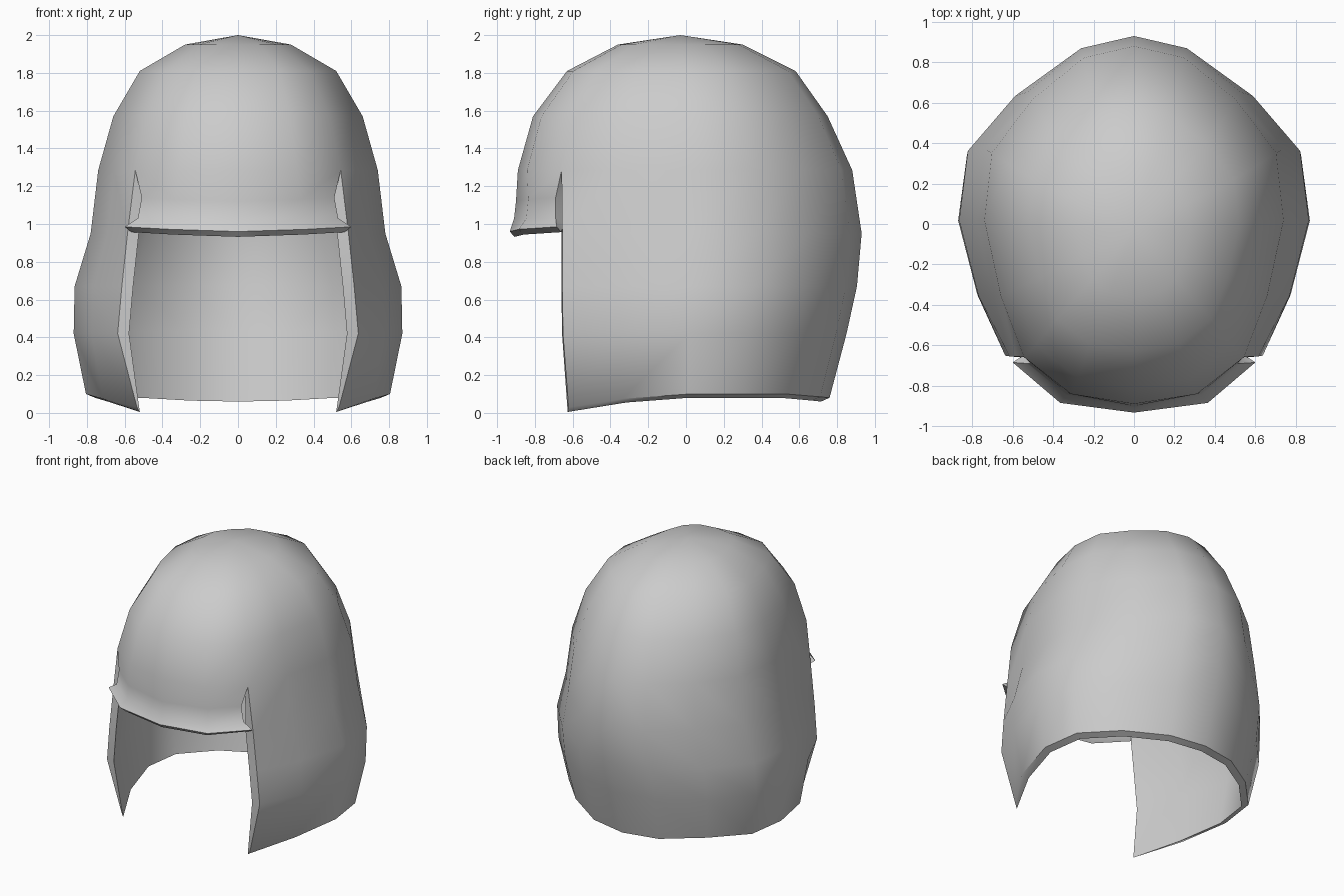
import bpy, bmesh, math
from mathutils import Vector

if "Cube" in bpy.data.objects:
    bpy.data.objects.remove(bpy.data.objects["Cube"])

THICK = 0.06
# plan outline of the right half, back to front, as fractions of half-width / depth
PLAN = [(0, 1), (.335, .935), (.68, .70), (.95, .40), (1, .02),
        (.89, -.40), (.735, -.74), (.42, -.945), (0, -1)]
# height, half-width, front y, back y, centre y
DOME = [(1.95, .28, -.36, .30, -.03), (1.81, .52, -.63, .58, -.02),
        (1.57, .66, -.81, .75, 0), (1.285, .74, -.89, .88, 0)]
SKIRT = [(.95, .78, -.885, .93, 0), (.67, .865, -.885, .905, 0),
         (.42, .87, -.88, .85, 0), (.10, .805, -.84, .76, 0)]
CHEEK_X = [.585, .615, .637, .535]            # front edge of the cheek guards
RIM_Z = [.08, .085, .10, .10, .10, .075, .03]  # lower rim, back to front
BROW = [[(.51, -.69, 1.14), (.33, -.835, 1.13), (0, -.90, 1.12)],
        [(.53, -.69, 1.03), (.335, -.845, 1.03), (0, -.91, 1.03)],
        [(.60, -.685, .985), (.365, -.885, .972), (0, -.933, .96)]]


def ring(level, count):
    z, w, front, back, cy = level
    return [Vector((u * w, cy + (v * (back - cy) if v > 0 else v * (cy - front)), z))
            for u, v in PLAN[:count]]


bm = bmesh.new()
special = {}   # outer vertex -> inner offset where the edge is cut flat


def add(points):
    return [bm.verts.new(p) for p in points]


def strip(a, b):
    for i in range(len(a) - 1):
        bm.faces.new((a[i], b[i], b[i + 1], a[i + 1]))


# dome
apex = bm.verts.new((0, -.03, 2))
rows = [add(ring(lv, 9)) for lv in DOME]
for i in range(8):
    bm.faces.new((apex, rows[0][i], rows[0][i + 1]))
for a, b in zip(rows, rows[1:]):
    strip(a, b)

# neck and cheek guards
prev = rows[-1][:7]
for k, lv in enumerate(SKIRT):
    pts = ring(lv, 7)
    pts[6].x = CHEEK_X[k]
    if k == 3:
        for p, z in zip(pts, RIM_Z):
            p.z = z
    cur = add(pts)
    strip(prev, cur)
    if k == 3:
        for v in cur:
            special[v] = Vector((-v.co.x * .06, -v.co.y * .06, -.02))
    special[cur[6]] = Vector((-.06 if k < 3 else -.015, -.005, 0 if k < 3 else -.025))
    prev = cur

# flared brow, split from the cheeks by a slit
prev = rows[-1][6:]
for k, pts in enumerate(BROW):
    cur = add(pts)
    strip(prev, cur)
    if k == 2:
        for v in cur:
            special[v] = Vector((-v.co.x * .06, .025, -.028))
    prev = cur

# make outer faces point outward, then line with an inner skin
bmesh.ops.recalc_face_normals(bm, faces=bm.faces[:])
bm.normal_update()
if apex.normal.z < 0:
    bmesh.ops.reverse_faces(bm, faces=bm.faces[:])
    bm.normal_update()
outer_faces, outer_verts = bm.faces[:], bm.verts[:]
border = [e for e in bm.edges if e.is_boundary
          and not all(abs(v.co.x) < 1e-5 for v in e.verts)]
inner = {}
for v in outer_verts:
    p = v.co + special.get(v, -v.normal * THICK)
    if abs(v.co.x) < 1e-5:
        p.x = 0
    inner[v] = bm.verts.new(p)
for f in outer_faces:
    bm.faces.new([inner[v] for v in reversed(f.verts)])
for e in border:
    a, b = e.verts
    bm.faces.new((a, b, inner[b], inner[a]))
bmesh.ops.recalc_face_normals(bm, faces=bm.faces[:])
bm.faces.ensure_lookup_table()
if apex.link_faces[0].normal.z < 0:
    bmesh.ops.reverse_faces(bm, faces=bm.faces[:])

mesh = bpy.data.meshes.new("helmet_shell")
bm.to_mesh(mesh)
bm.free()
helmet = bpy.data.objects.new("helmet_shell", mesh)
bpy.context.collection.objects.link(helmet)
bpy.context.view_layer.objects.active = helmet
helmet.select_set(True)

# mirror to the left half and shade
mirror = helmet.modifiers.new("mirror", 'MIRROR')
mirror.use_clip = True
bpy.ops.object.modifier_apply(modifier=mirror.name)
bpy.ops.object.shade_smooth_by_angle(angle=math.radians(50))
